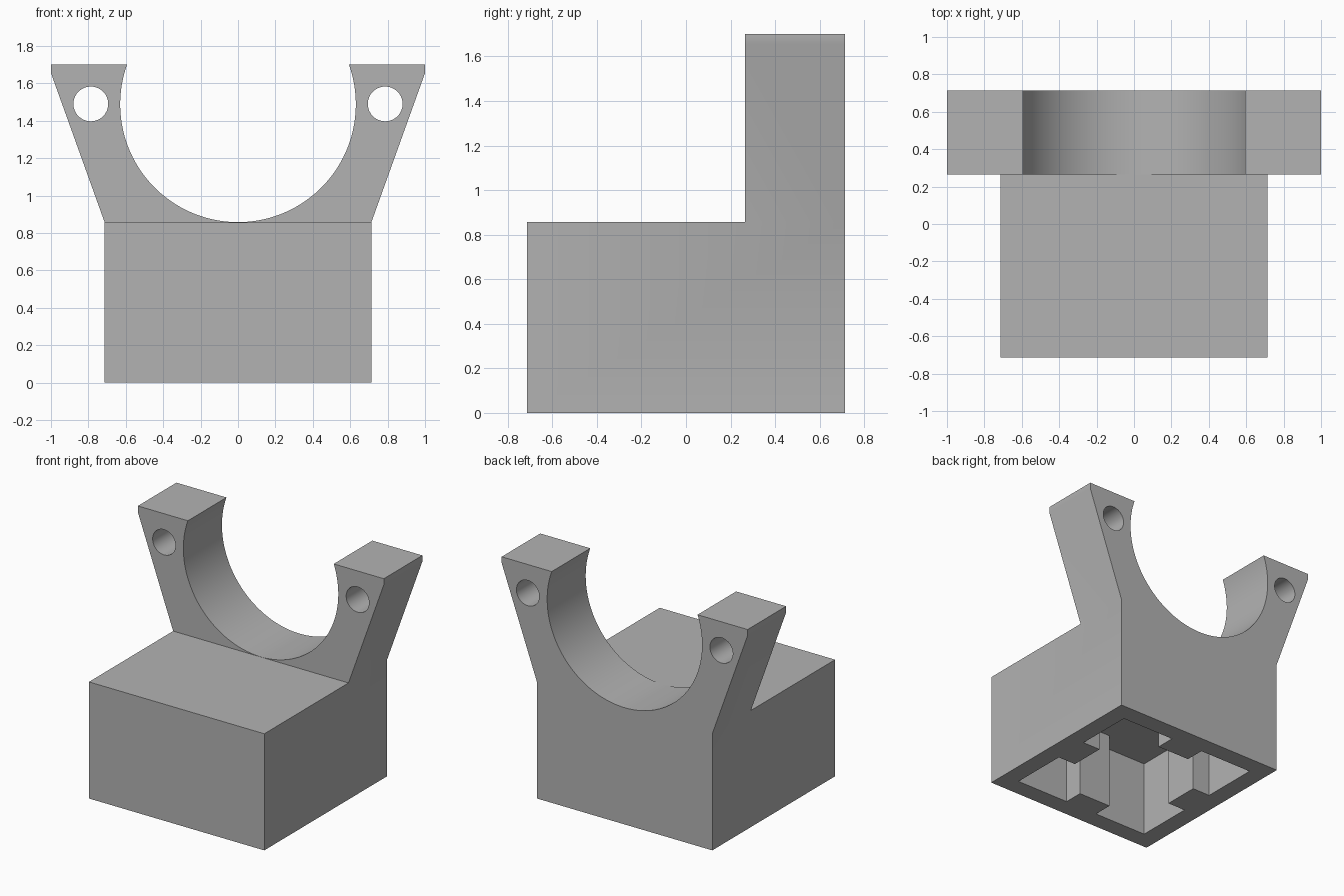
import bpy, bmesh, math

if "Cube" in bpy.data.objects:
    bpy.data.objects.remove(bpy.data.objects["Cube"], do_unlink=True)

HALF = 0.713        # half width and depth of the base
BASE_TOP = 0.857    # height of the base
CRADLE_Z = 1.488    # centre height of the cradle and bolt holes

grey = bpy.data.materials.new("plain_grey")
grey.use_nodes = True
grey.diffuse_color = (0.45, 0.45, 0.45, 1)
grey.node_tree.nodes["Principled BSDF"].inputs["Base Color"].default_value = grey.diffuse_color


def prism(name, corners, sweep):
    """Solid made by sweeping a flat outline along a vector."""
    bm = bmesh.new()
    face = bm.faces.new([bm.verts.new(c) for c in corners])
    top = bmesh.ops.extrude_face_region(bm, geom=[face])["geom"]
    bmesh.ops.translate(bm, vec=sweep, verts=[v for v in top if isinstance(v, bmesh.types.BMVert)])
    bmesh.ops.recalc_face_normals(bm, faces=bm.faces)
    mesh = bpy.data.meshes.new(name)
    bm.to_mesh(mesh)
    bm.free()
    mesh.materials.append(grey)
    obj = bpy.data.objects.new(name, mesh)
    bpy.context.collection.objects.link(obj)
    return obj


def drill(name, x, z, radius, sides):
    """Round cutter running front to back."""
    angles = [2 * math.pi * (i + 0.5) / sides for i in range(sides)]
    ring = [(x + radius * math.cos(a), -1, z + radius * math.sin(a)) for a in angles]
    return prism(name, ring, (0, 2, 0))


def carve(body, cutter):
    cutter.hide_render = True
    mod = body.modifiers.new(cutter.name, "BOOLEAN")
    mod.operation, mod.solver, mod.object = "DIFFERENCE", "EXACT", cutter
    bpy.context.view_layer.objects.active = body
    bpy.ops.object.modifier_apply(modifier=mod.name)
    bpy.data.objects.remove(cutter, do_unlink=True)


# Body: front silhouette swept through the full depth
right_side = [(HALF, 0), (HALF, BASE_TOP), (1, 1.655), (1, 1.7)]
outline = right_side + [(-x, z) for x, z in reversed(right_side)]
body = prism("cradle_bracket", [(x, -HALF, z) for x, z in outline], (0, 2 * HALF, 0))

# Clear the space above the base in front of the cradle arms
step = [(x, y, BASE_TOP) for x, y in ((-2, -2), (2, -2), (2, 0.265), (-2, 0.265))]
carve(body, prism("front_step", step, (0, 0, 2)))

# Round cradle and the two bolt holes
carve(body, drill("cradle_cutter", 0, CRADLE_Z, 0.63, 128))
for side in (-1, 1):
    carve(body, drill("bolt_hole", side * 0.787, CRADLE_Z + 0.002, 0.093, 48))

# Underside socket: square with a grip tab in the middle of each wall
wall, tab, tab_half = 0.577, 0.43, 0.135
quarter = [(wall, tab_half), (wall, wall), (tab_half, wall), (tab_half, tab), (-tab_half, tab)]
socket = []
for turn in range(4):
    c, s = ((1, 0), (0, 1), (-1, 0), (0, -1))[turn]
    socket += [(c * x - s * y, s * x + c * y, -0.1) for x, y in quarter]
carve(body, prism("socket_cutter", socket, (0, 0, 0.67)))

# Smooth the round surfaces, keep the corners crisp
bpy.ops.object.select_all(action="DESELECT")
body.select_set(True)
bpy.context.view_layer.objects.active = body
bpy.ops.object.shade_smooth_by_angle(angle=math.radians(25))
